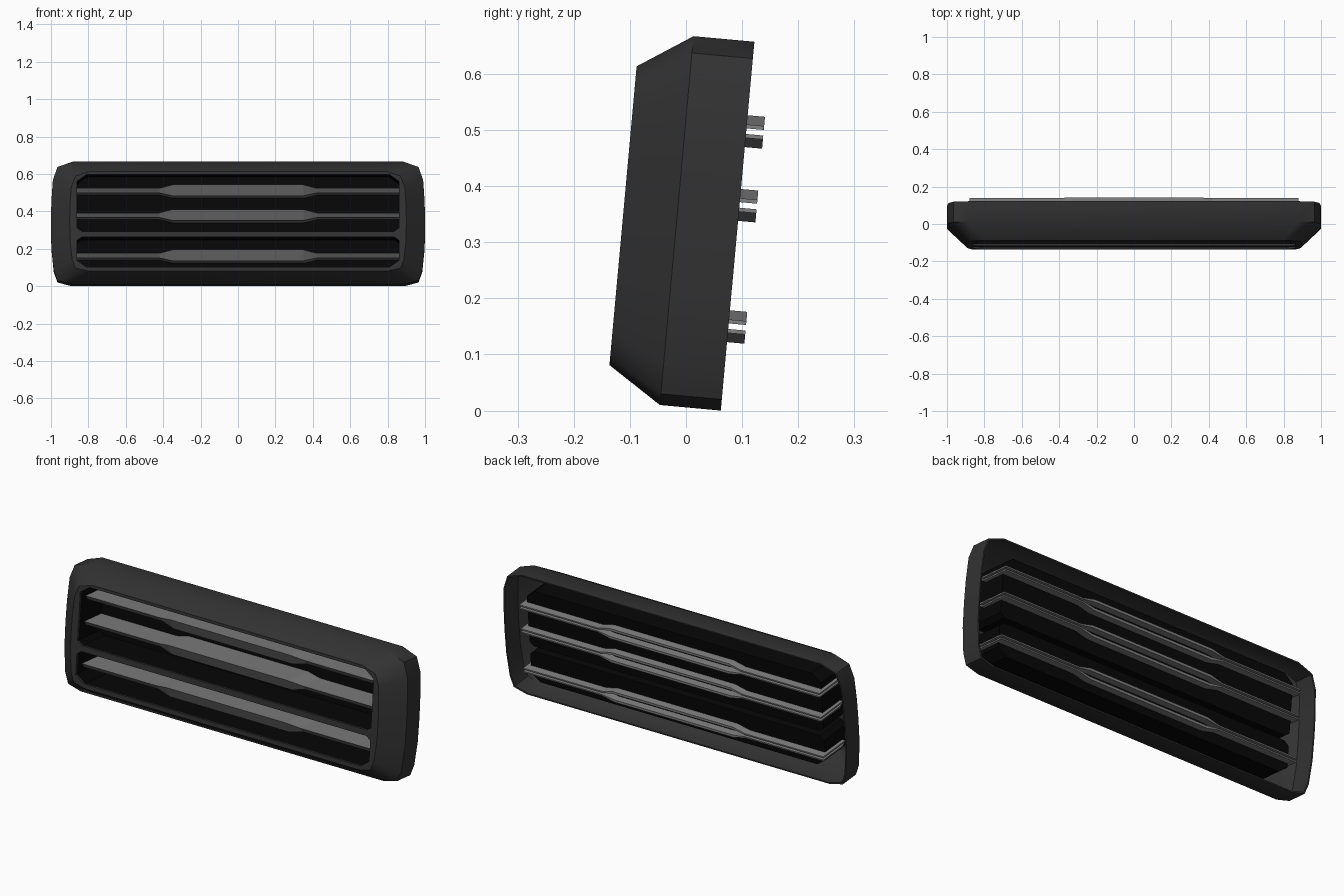
import bpy, bmesh, math
from mathutils import Matrix

if "Cube" in bpy.data.objects:
    bpy.data.objects.remove(bpy.data.objects["Cube"])

# Local axes: x = width, y = depth (0 at back rim, negative to front), z = height; then leaned back
TILT = Matrix.Translation((0, 0.062, 0)) @ Matrix.Rotation(-math.atan(0.0911), 4, 'X')


def material(name, v):
    m = bpy.data.materials.new(name)
    m.diffuse_color = (v, v, v, 1)
    m.use_nodes = True
    m.node_tree.nodes["Principled BSDF"].inputs["Base Color"].default_value = m.diffuse_color
    return m


FRAME = material("dark_grey_plastic", 0.032)
SLAT = material("mid_grey_plastic", 0.215)
BLACK = material("black_recess", 0.002)


def loft(name, rings, mat, cap_start=False, cap_end=False):
    """Join equal-length closed rings of points into one tilted object."""
    bm = bmesh.new()
    vr = [[bm.verts.new(TILT @ Matrix.Translation(p).translation) for p in r] for r in rings]
    n = len(vr[0])
    for a, b in zip(vr, vr[1:]):
        for i in range(n):
            j = (i + 1) % n
            bm.faces.new((a[i], a[j], b[j], b[i]))
    if cap_start:
        bm.faces.new(vr[0])
    if cap_end:
        bm.faces.new(vr[-1])
    bmesh.ops.recalc_face_normals(bm, faces=bm.faces)
    me = bpy.data.meshes.new(name)
    bm.to_mesh(me)
    bm.free()
    ob = bpy.data.objects.new(name, me)
    bpy.context.collection.objects.link(ob)
    me.materials.append(mat)
    return ob


# Frame shell: slightly barrelled outline, straight sides then a wide front bevel
HALF = [(0.89, 0), (0.965, 0.02), (0.985, 0.075), (0.998, 0.2), (1, 0.33),
        (0.998, 0.44), (0.99, 0.56), (0.965, 0.63), (0.88, 0.66)]
OUT = HALF + [(-x, z) for x, z in reversed(HALF)]


def outline(y, sx, sz):
    return [(x * sx, y, 0.33 + (z - 0.33) * sz) for x, z in OUT]


def shell(name, t, mat, y_back, y_front):
    sx, sz = 1 - t, 1 - t / 0.33
    return loft(name, [outline(y_back, sx, sz), outline(-0.109, sx, sz),
                       outline(y_front, 0.9 - t, 0.81 - t / 0.33)], mat, True, True)


frame = shell("frame", 0, FRAME, 0, -0.205)
hollow = shell("hollow_cutter", 0.007, FRAME, 0.1, -0.196)


# Opening-shaped prisms with clipped corners
def opening(z0, z1, y, top, bottom, grow=0):
    x, g = 0.86 + grow, grow
    h = [(x - bottom * 1.4, z0 - g), (x, z0 + bottom), (x, z1 - top), (x - top * 1.4, z1 + g)]
    return [(a, y, b) for a, b in h] + [(-a, y, b) for a, b in reversed(h)]


cutters = [hollow]
for label, spec in (("upper", (0.276, 0.582, 0.037, 0.018)), ("lower", (0.085, 0.246, 0.018, 0.035))):
    z0, z1, top, bottom = spec
    cutters.append(loft(label + "_opening_cutter",
                        [opening(z0, z1, y, top, bottom) for y in (-0.3, -0.12)], FRAME, True, True))
    # Black recess behind each opening, open at the front
    loft(label + "_recess", [opening(z0, z1, y, top, bottom, 0.002) for y in (-0.197, -0.01)],
         BLACK, cap_end=True)

for c in cutters:
    c.hide_render = True
    m = frame.modifiers.new(c.name, 'BOOLEAN')
    m.object = c
    m.operation = 'DIFFERENCE'
    m.solver = 'EXACT'
bpy.context.view_layer.objects.active = frame
frame.select_set(True)
for m in list(frame.modifiers):
    bpy.ops.object.modifier_apply(modifier=m.name)
for c in cutters:
    bpy.data.objects.remove(c)
bpy.ops.object.shade_smooth_by_angle(angle=math.radians(40))


# Slats: folded sheets open at the back, thicker and further forward in the middle, undercut nose
def slat_section(x, zc):
    wide = abs(x) < 0.4
    h, t, f, s = (0.0285, 0.013, -0.18, 0.035) if wide else (0.012, 0.007, -0.155, 0.02)
    r = 0.031
    pts = [(r, h), (f, h), (f + s, -h), (r, -h), (r, t - h),
           (f + s + t, t - h), (f + t, h - t), (r, h - t)]
    return [(x, y, zc + z) for y, z in pts]


for label, zc in (("top", 0.500), ("middle", 0.368), ("bottom", 0.151)):
    loft(label + "_slat", [slat_section(x, zc) for x in (-0.88, -0.42, -0.35, 0.35, 0.42, 0.88)],
         SLAT, True, True)
